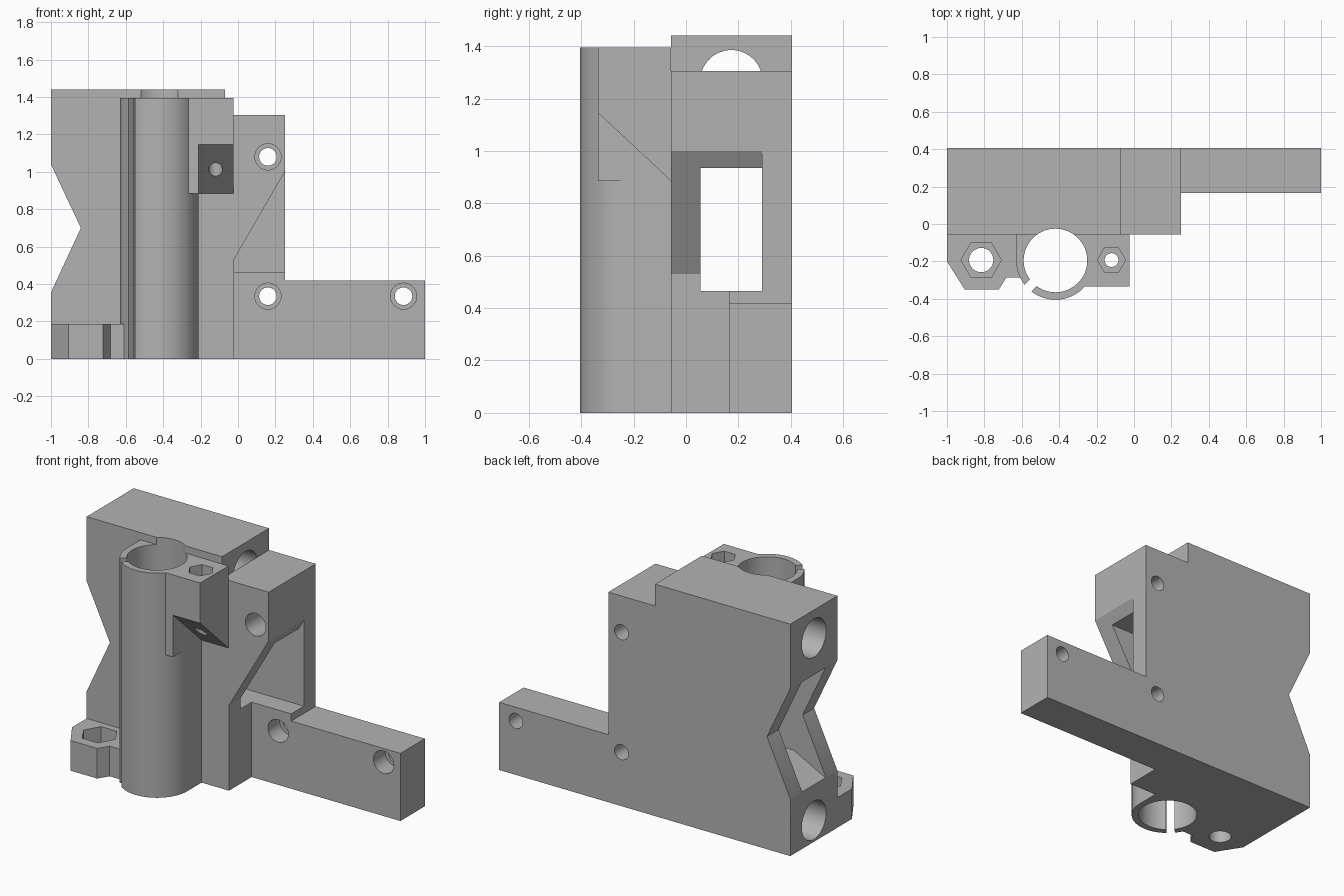
import bpy, bmesh, math

cube = bpy.data.objects.get("Cube")
if cube:
    bpy.data.objects.remove(cube, do_unlink=True)

grey = bpy.data.materials.new("plain grey")
grey.use_nodes = True
colour = (0.45, 0.45, 0.45, 1)
grey.diffuse_color = colour
grey.node_tree.nodes["Principled BSDF"].inputs["Base Color"].default_value = colour


def prism(name, axis, outline, lo, hi):
    """Extrude a 2D outline along an axis; the outline uses the other two axes in order."""
    bm = bmesh.new()

    def place(u, v, w):
        return {"x": (w, u, v), "y": (u, w, v), "z": (u, v, w)}[axis]

    base = bm.faces.new([bm.verts.new(place(u, v, lo)) for u, v in outline])
    grown = bmesh.ops.extrude_face_region(bm, geom=[base])["geom"]
    verts = [g for g in grown if isinstance(g, bmesh.types.BMVert)]
    bmesh.ops.translate(bm, verts=verts, vec=place(0, 0, hi - lo))
    bmesh.ops.recalc_face_normals(bm, faces=bm.faces)
    mesh = bpy.data.meshes.new(name)
    bm.to_mesh(mesh)
    bm.free()
    mesh.materials.append(grey)
    obj = bpy.data.objects.new(name, mesh)
    bpy.context.collection.objects.link(obj)
    return obj


def rect(u0, u1, v0, v1):
    return [(u0, v0), (u1, v0), (u1, v1), (u0, v1)]


def ring(u, v, r, n=64):
    return [(u + r * math.cos(math.tau * i / n), v + r * math.sin(math.tau * i / n))
            for i in range(n)]


def combine(target, tool, operation):
    mod = target.modifiers.new(tool.name, "BOOLEAN")
    mod.operation, mod.solver, mod.object = operation, "EXACT", tool
    bpy.context.view_layer.objects.active = target
    bpy.ops.object.modifier_apply(modifier=mod.name)
    bpy.data.objects.remove(tool, do_unlink=True)


# Main block with stepped top, mounting arm and notched left edge
FRONT, BACK = -0.057, 0.405
body = prism("carriage_block", "y",
             [(-1, 0), (1, 0), (1, .42), (.25, .42), (.25, 1.305), (-.07, 1.305),
              (-.07, 1.44), (-1, 1.44), (-1, 1.04), (-.84, .70), (-1, .355)], FRONT, BACK)


def add(*args):
    combine(body, prism(*args), "UNION")


def cut(*args):
    combine(body, prism(*args), "DIFFERENCE")


# Recess under the sloped shoulder, and the front of the arm
cut("arm_recess", "z", rect(-.022, 1.1, -.2, .165), -.1, .465)
cut("shoulder_recess", "y",
    [(-.022, .46), (.3, .46), (.3, 1.087), (-.022, .53)], -.2, .165)
cut("deep_recess", "y",
    [(-.022, .465), (.3, .465), (.3, 1.087), (-.022, .53)], .05, .29)

# Belt tunnel flaring toward the notch
cut("belt_tunnel", "y",
    [(-1.05, .34), (-.98, .36), (-.78, .465), (.24, .465), (.24, .935),
     (-.78, .935), (-.98, 1.03), (-1.05, 1.05)], .055, .29)

# Vertical bearing barrel with its web
CX, CY, TOP = -.42, -.195, 1.395
add("barrel_web", "z", rect(CX - .21, CX + .21, CY, 0), 0, TOP)
add("barrel", "z", ring(CX, CY, .21), 0, TOP)

# Clamp lug with sloped underside
add("lug_rib", "z", rect(CX, -.212, -.335, FRONT), .885, TOP)
add("clamp_lug", "x",
    [(-.335, 1.145), (-.335, TOP), (FRONT, TOP), (FRONT, .885)], -.212, -.025)

# Low nut foot
add("nut_foot", "z",
    [(-1, FRONT), (-1, -.2), (-.905, -.35), (-.722, -.35), (-.682, -.285),
     (-.58, -.285), (-.58, FRONT)], 0, .187)

# Barrel bore and clamping slit
cut("barrel_bore", "z", ring(CX, CY, .17), -.1, 1.6)
d, w = .3 * math.sqrt(.5), .025 * math.sqrt(.5)
cut("barrel_slit", "z",
    [(CX + w, CY - w), (CX - w, CY + w), (CX - d - w, CY - d + w), (CX - d + w, CY - d - w)],
    -.1, 1.6)

# Hexagonal nut pockets and their through holes
for x, y, nut, hole, low, top in ((-.12, -.193, .075, .037, .7, TOP),
                                  (-.817, -.193, .108, .065, -.1, .187)):
    cut("nut_pocket", "z", ring(x, y, nut, 6), top - .1, top + .05)
    cut("nut_hole", "z", ring(x, y, hole, 32), low, top)

# Two rod sockets from the left end
for z in (.134, 1.266):
    cut("rod_socket", "x", ring(.173, z, .119), -1.1, -.07)
    if z > 1:
        cut("rod_exit", "x", [(.173 + .119 * math.cos(a), z + .119 * math.sin(a))
                              for a in [.34 + i * (math.pi - .68) / 24 for i in range(25)]],
            -.1, -.05)

# Counterbored mounting holes
for x, z in ((.16, 1.08), (.16, .335), (.885, .335)):
    cut("screw_hole", "y", ring(x, z, .047, 32), -.1, .5)
    cut("counterbore", "y", ring(x, z, .07, 32), -.1, .28)

# Smooth the round walls, keep hard edges
bpy.ops.object.select_all(action="DESELECT")
body.select_set(True)
bpy.context.view_layer.objects.active = body
bpy.ops.object.shade_smooth_by_angle(angle=math.radians(25))
